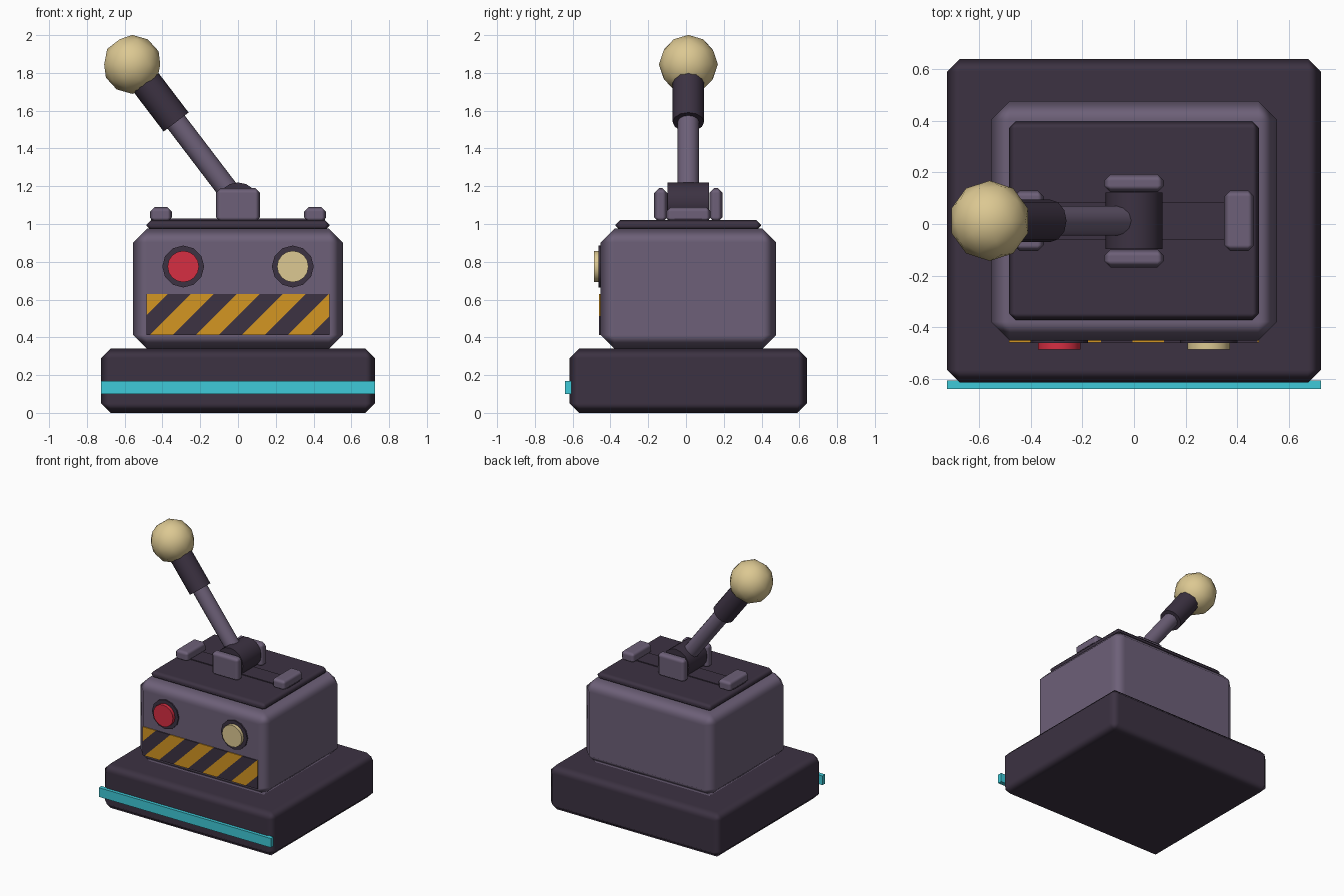
import bpy, bmesh, math
from mathutils import Vector

cube = bpy.data.objects.get("Cube")
if cube:
    bpy.data.objects.remove(cube, do_unlink=True)


def material(name, rgb):
    """Flat colour from sRGB 0-255 values."""
    lin = [((c / 255 + 0.055) / 1.055) ** 2.4 for c in rgb] + [1.0]
    m = bpy.data.materials.new(name)
    m.use_nodes = True
    m.diffuse_color = lin
    bsdf = m.node_tree.nodes["Principled BSDF"]
    bsdf.inputs["Base Color"].default_value = lin
    bsdf.inputs["Roughness"].default_value = 0.8
    return m


DARK = material("dark plum", (60, 50, 66))
LIGHT = material("dusty purple", (109, 96, 120))
CREAM = material("cream", (220, 200, 146))
RED = material("red", (214, 46, 66))
AMBER = material("amber", (212, 150, 34))
CYAN = material("cyan", (62, 202, 216))

YC = 0.0125  # depth centre of everything but the light bar


def make(name, bm, *mats):
    me = bpy.data.meshes.new(name)
    bm.to_mesh(me)
    bm.free()
    ob = bpy.data.objects.new(name, me)
    bpy.context.collection.objects.link(ob)
    for m in mats:
        me.materials.append(m)
    return ob


def smooth(ob, angle):
    bpy.ops.object.select_all(action='DESELECT')
    ob.select_set(True)
    bpy.context.view_layer.objects.active = ob
    bpy.ops.object.shade_smooth_by_angle(angle=math.radians(angle))


def box(name, mat, x, y, z, bevel=0.0):
    """Box spanning the given (min, max) pairs, with chamfered edges."""
    bm = bmesh.new()
    bmesh.ops.create_cube(bm, size=1)
    for v in bm.verts:
        v.co = [lo + (c + 0.5) * (hi - lo) for c, (lo, hi) in zip(v.co, (x, y, z))]
    ob = make(name, bm, mat)
    if bevel:
        for p in ob.data.polygons:
            p.use_smooth = True
        mod = ob.modifiers.new("chamfer", 'BEVEL')
        mod.width = bevel
        mod.segments = 1
        mod.harden_normals = True
    return ob


def rod(name, mat, a, b, radius, sides):
    """Cylinder running from point a to point b."""
    a, b = Vector(a), Vector(b)
    bm = bmesh.new()
    bmesh.ops.create_cone(bm, cap_ends=True, segments=sides, radius1=radius,
                          radius2=radius, depth=(b - a).length)
    ob = make(name, bm, mat)
    ob.location = (a + b) / 2
    ob.rotation_mode = 'QUATERNION'
    ob.rotation_quaternion = (b - a).to_track_quat('Z', 'Y')
    smooth(ob, 40)
    return ob


def around(c, half):
    return (c - half, c + half)


# Plinth, light bar and housing
box("base", DARK, around(0, 0.725), around(YC, 0.628), (0, 0.34), 0.05)
box("light_bar", CYAN, around(0, 0.725), (-0.64, -0.607), (0.10, 0.17))
box("housing", LIGHT, around(0, 0.555), around(YC, 0.465), (0.34, 0.975), 0.073)

# Top plate with the lever slot strip
box("top_plate", DARK, around(0, 0.485), around(YC, 0.385), (0.965, 1.022), 0.026)
box("slot_strip", DARK, around(0, 0.46), around(YC, 0.073), (1.01, 1.028))

# End stops and pivot cheeks
for side, s in (("right", -1), ("left", 1)):
    box(side + "_stop", LIGHT, around(s * 0.408, 0.058), around(YC, 0.118),
        (1.01, 1.09), 0.024)
for side, s in (("front", -1), ("back", 1)):
    box(side + "_cheek", LIGHT, around(0, 0.117), around(YC + s * 0.146, 0.035),
        (1.01, 1.19), 0.026)

# Pivot drum and lever
pivot = Vector((0, YC, 1.11))
knob_at = Vector((-0.56, YC, 1.845))
rod("pivot_drum", DARK, pivot - Vector((0, 0.11, 0)), pivot + Vector((0, 0.11, 0)), 0.11, 16)
rod("lever_shaft", LIGHT, pivot, pivot.lerp(knob_at, 0.7), 0.057, 12)
rod("lever_grip", DARK, pivot.lerp(knob_at, 0.585), pivot.lerp(knob_at, 0.93), 0.083, 12)
bm = bmesh.new()
bmesh.ops.create_icosphere(bm, subdivisions=2, radius=0.156)
knob = make("lever_knob", bm, CREAM)
knob.location = knob_at
smooth(knob, 60)

# Front buttons in dark bezels
FRONT = YC - 0.465
for side, s, mat in (("right", -1, RED), ("left", 1, CREAM)):
    at = Vector((s * 0.29, FRONT, 0.775))
    rod(side + "_bezel", DARK, at + Vector((0, 0.01, 0)), at - Vector((0, 0.01, 0)), 0.111, 12)
    rod(side + "_button", mat, at, at - Vector((0, 0.035, 0)), 0.083, 16)

# Hazard plate: thin panel cut along diagonals, bands coloured in turn
W, Z0, Z1, BAND = 0.485, 0.413, 0.63, 0.1215
START = -0.466 - 2 * BAND
bm = bmesh.new()
bmesh.ops.create_cube(bm, size=1)
for v in bm.verts:
    v.co = (v.co.x * 2 * W, FRONT - 0.003 + v.co.y * 0.008, Z0 + (v.co.z + 0.5) * (Z1 - Z0))
for i in range(12):
    bmesh.ops.bisect_plane(bm, geom=bm.verts[:] + bm.edges[:] + bm.faces[:],
                           plane_co=(START + i * BAND, 0, Z0), plane_no=(1, 0, -1))
for f in bm.faces:
    c = f.calc_center_median()
    f.material_index = math.floor((c.x - (c.z - Z0) - START) / BAND) % 2
make("hazard_plate", bm, AMBER, DARK)
